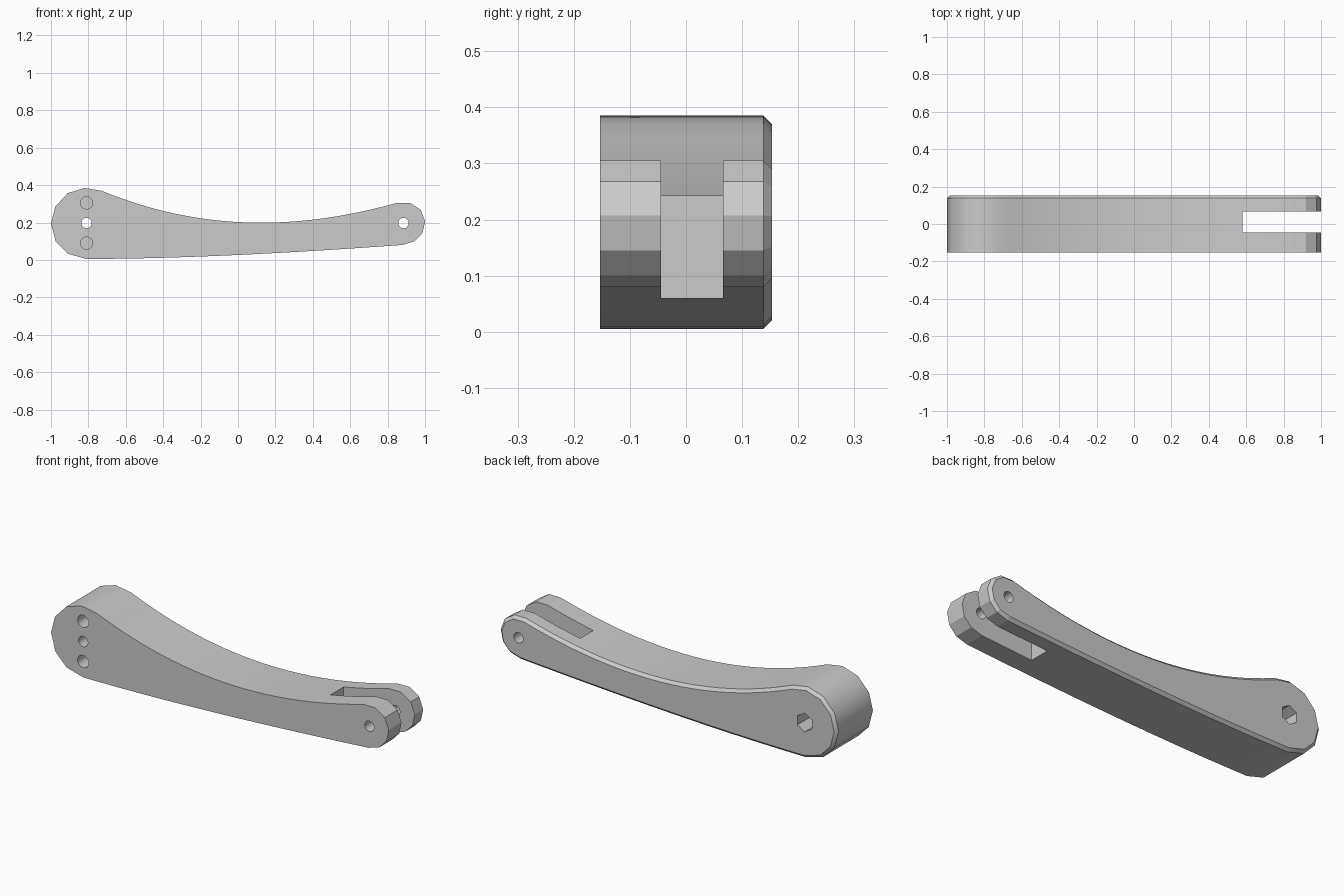
import bpy, bmesh
from math import radians
from mathutils import Vector
from mathutils.geometry import interpolate_bezier

old = bpy.data.objects.get("Cube")
if old:
    bpy.data.objects.remove(old)

FRONT, BACK, CHAMFER = -0.153, 0.153, 0.015

grey = bpy.data.materials.new("plain_grey")
grey.use_nodes = True
colour = (0.6, 0.6, 0.6, 1)
grey.diffuse_color = colour
grey.node_tree.nodes["Principled BSDF"].inputs["Base Color"].default_value = colour

# Outline: big end, sagging top edge, small end, gently bowed underside
big_end = [(-0.91, 0.033), (-0.975, 0.1), (-1, 0.195), (-0.977, 0.285), (-0.91, 0.357), (-0.82, 0.385)]
small_end = [(0.92, 0.305), (0.977, 0.268), (1, 0.207), (0.987, 0.145), (0.945, 0.1)]


def bezier(a, b, c, d, count):
    pts = [Vector((x, z, 0)) for x, z in (a, b, c, d)]
    return [(p.x, p.y) for p in interpolate_bezier(*pts, count)]


top_edge = bezier((-0.73, 0.37), (-0.25, 0.172), (0.26, 0.14), (0.85, 0.305), 24)
underside = bezier((0.88, 0.08), (0.35, 0.042), (-0.25, 0.006), (-0.81, 0.005), 16)
outline = big_end + top_edge + small_end + underside

# Lever body, with a chamfer round the back face
bm = bmesh.new()
face = bm.faces.new([bm.verts.new((x, FRONT, z)) for x, z in outline])
bm.normal_update()
ext = bmesh.ops.extrude_face_region(bm, geom=[face])
back_verts = [v for v in ext["geom"] if isinstance(v, bmesh.types.BMVert)]
bmesh.ops.translate(bm, verts=back_verts, vec=(0, BACK - CHAMFER - FRONT, 0))
bmesh.ops.recalc_face_normals(bm, faces=bm.faces)
back = max(bm.faces, key=lambda f: f.calc_center_median().y)
bmesh.ops.inset_region(bm, faces=[back], thickness=CHAMFER, use_even_offset=True)
for v in back.verts:
    v.co.y = BACK
bmesh.ops.recalc_face_normals(bm, faces=bm.faces)
mesh = bpy.data.meshes.new("lever_body")
bm.to_mesh(mesh)
bm.free()
body = bpy.data.objects.new("lever_body", mesh)
bpy.context.collection.objects.link(body)
mesh.materials.append(grey)
bpy.context.view_layer.objects.active = body


def cut(cutter):
    """Subtract the cutter from the body, then remove it."""
    cutter.hide_render = True
    bpy.context.view_layer.objects.active = body
    mod = body.modifiers.new("cut", 'BOOLEAN')
    mod.operation, mod.solver, mod.object = 'DIFFERENCE', 'EXACT', cutter
    bpy.ops.object.modifier_apply(modifier=mod.name)
    bpy.data.objects.remove(cutter)


def drill(x, z, radius, y0, y1, sides=16):
    bpy.ops.mesh.primitive_cylinder_add(
        vertices=sides, radius=radius, depth=y1 - y0,
        location=(x, (y0 + y1) / 2, z), rotation=(radians(90), 0, 0))
    cut(bpy.context.object)


# Fork slot in the small end
bpy.ops.mesh.primitive_cube_add(size=1, location=(0.88, 0.0105, 0.2))
bpy.context.object.scale = (0.6, 0.111, 0.8)
cut(bpy.context.object)

# Pivot holes, blind pin holes and the hexagonal nut pocket
for x in (-0.81, 0.885):
    drill(x, 0.197, 0.028, -0.3, 0.3)
for z in (0.09, 0.305):
    drill(-0.81, z, 0.033, -0.3, -0.05)
drill(-0.81, 0.197, 0.05, 0.03, 0.3, sides=6)

# Smooth long curves, facets on the small end
bpy.ops.object.select_all(action='DESELECT')
body.select_set(True)
bpy.context.view_layer.objects.active = body
bpy.ops.object.shade_smooth_by_angle(angle=radians(32))
for p in body.data.polygons:
    if p.center.x > 0.86 and abs(p.normal.y) < 0.9:
        p.use_smooth = False
